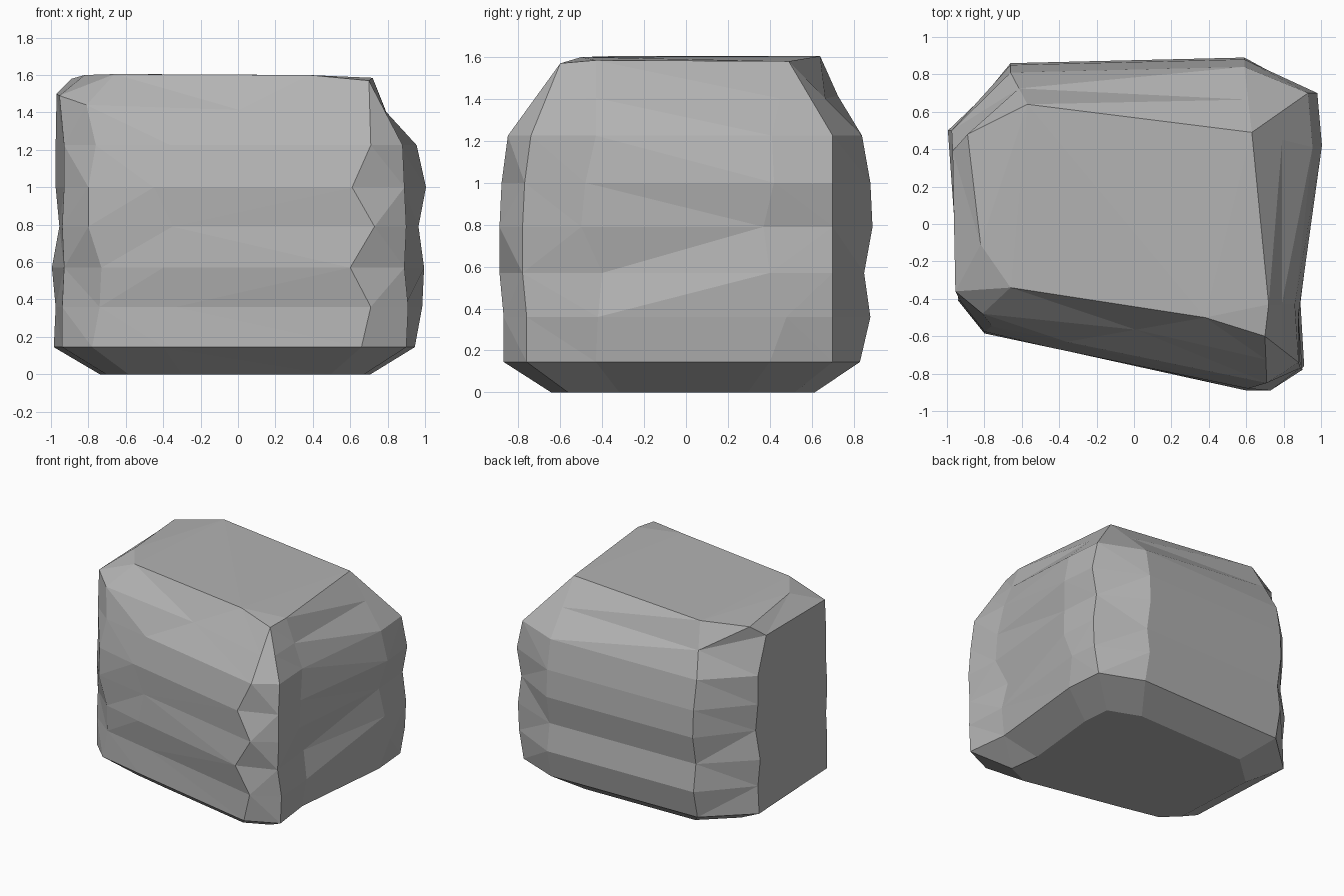
import bpy
import bmesh
from mathutils import Vector

cube = bpy.data.objects.get("Cube")
if cube:
    bpy.data.objects.remove(cube, do_unlink=True)

# Heights of the rock's weathered layers
LAYERS = [0.145, 0.36, 0.57, 0.79, 1.0, 1.225]
STILL = [0] * len(LAYERS)

# How far each side swells or sinks at every layer, in hundredths
FRONT = [0, 0, -2, -2, -1, 2]
BACK = [-2, 3, 0, 4, 3, -1]
RIGHT = [-3, 1, 2, -1, 3, -2]
LEFT = [-1, 0, -2, 2, 0, 0]

# Vertical edges of the rock in plan: name -> x, y, x wobble, y wobble
EDGES = {
    "left_front": (-0.94, -0.41, [0, 0, 1, 0, 1, 1], STILL),
    "front_left": (-0.77, -0.565, [-1, 3, 4, -3, -3, 1], FRONT),
    "front_middle": (-0.39, -0.65, [-1, 6, -1, 4, -6, 3], FRONT),
    "front_right": (0.67, -0.87, [-1, 4, -7, 6, -6, 4], FRONT),
    "right_front": (0.89, -0.76, [1, 2, 0, 1, 0, -1], FRONT),
    "right_middle": (0.87, -0.44, [-1, 2, -2, 1, 1, -1], [1, 2, 4, -6, -4, 1]),
    "right_rear": (0.975, 0.41, RIGHT, [-1, 7, -1, -4, 1, 0]),
    "rear_right": (0.95, 0.70, RIGHT, STILL),
    "back_right": (0.59, 0.85, STILL, BACK),
    "back_left": (-0.66, 0.82, STILL, BACK),
    "left_rear": (-0.975, 0.50, LEFT, STILL),
}

# Flat cap, reached by the edges in the same order (some edges meet)
near_tip, far_tip = (0.70, -0.60, 1.57), (0.63, 0.49, 1.58)
CAP = [
    (-0.82, -0.11, 1.6), (-0.66, -0.34, 1.605), (0.38, -0.50, 1.6),
    near_tip, near_tip, (0.72, -0.43, 1.585), far_tip, far_tip, far_tip,
    (-0.57, 0.64, 1.605), (-0.89, 0.48, 1.58),
]

# Steep shoulder corners that stand out beyond the slope
SHOULDER = {
    "left_front": (-0.955, -0.36, 1.49),
    "front_left": (-0.81, -0.48, 1.44),
    "left_rear": (-0.97, 0.39, 1.50),
}


def layer_ring(level):
    """Points of all edges at one layer."""
    return [Vector((x + wx[level] / 100, y + wy[level] / 100, LAYERS[level]))
            for x, y, wx, wy in EDGES.values()]


# Stack the rings: chamfered base, layers, shoulder, cap
layers = [layer_ring(level) for level in range(len(LAYERS))]
base = [Vector((p.x * 0.75, p.y * 0.74, 0)) for p in layers[0]]
cap = [Vector(p) for p in CAP]
shoulder = [Vector(SHOULDER.get(name, low.lerp(high, 0.5)))
            for name, low, high in zip(EDGES, layers[-1], cap)]

bm = bmesh.new()
rings = [[bm.verts.new(p) for p in ring]
         for ring in [base, *layers, shoulder, cap]]
for lower, upper in zip(rings, rings[1:]):
    for i in range(len(lower)):
        j = (i + 1) % len(lower)
        bm.faces.new((lower[i], lower[j], upper[j], upper[i]))
bm.faces.new(list(reversed(rings[0])))
bm.faces.new(rings[-1])

# Merge the meeting edges and split bent quads into facets
bmesh.ops.remove_doubles(bm, verts=bm.verts, dist=0.001)
bmesh.ops.triangulate(bm, faces=bm.faces, quad_method='SHORT_EDGE')
bmesh.ops.recalc_face_normals(bm, faces=bm.faces)

mesh = bpy.data.meshes.new("rock")
bm.to_mesh(mesh)
bm.free()
rock = bpy.data.objects.new("rock", mesh)
bpy.context.collection.objects.link(rock)

# Plain grey stone
stone = bpy.data.materials.new("grey_stone")
stone.use_nodes = True
colour = (0.45, 0.45, 0.45, 1)
stone.diffuse_color = colour
stone.node_tree.nodes["Principled BSDF"].inputs["Base Color"].default_value = colour
mesh.materials.append(stone)
